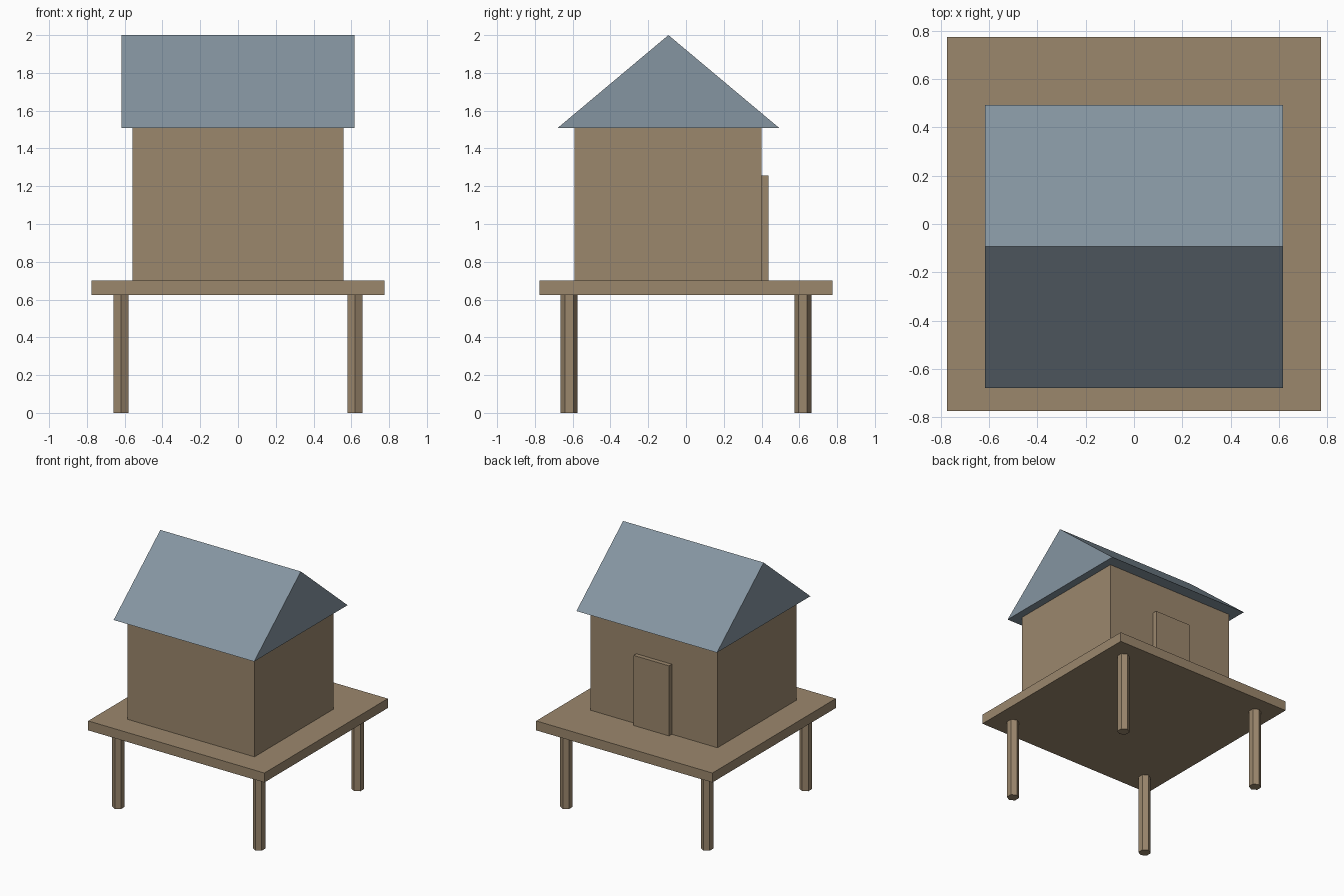
import bpy
import bmesh
from mathutils import Matrix

if "Cube" in bpy.data.objects:
    bpy.data.objects.remove(bpy.data.objects["Cube"])


def material(name, rgb):
    m = bpy.data.materials.new(name)
    m.diffuse_color = (*rgb, 1)
    m.use_nodes = True
    m.node_tree.nodes["Principled BSDF"].inputs["Base Color"].default_value = m.diffuse_color
    return m


wood = material("tan wood", (0.33, 0.243, 0.152))
slate = material("blue grey roof", (0.235, 0.30, 0.356))


def add_object(name, bm, mat):
    bmesh.ops.recalc_face_normals(bm, faces=bm.faces)
    mesh = bpy.data.meshes.new(name)
    bm.to_mesh(mesh)
    bm.free()
    mesh.materials.append(mat)
    obj = bpy.data.objects.new(name, mesh)
    bpy.context.collection.objects.link(obj)
    return obj


def prism(name, profile, half_width, mat):
    """Extrude a (y, z) profile along x, centred on x = 0."""
    bm = bmesh.new()
    face = bm.faces.new([bm.verts.new((-half_width, y, z)) for y, z in profile])
    out = bmesh.ops.extrude_face_region(bm, geom=[face])
    verts = [v for v in out["geom"] if isinstance(v, bmesh.types.BMVert)]
    bmesh.ops.translate(bm, verts=verts, vec=(2 * half_width, 0, 0))
    return add_object(name, bm, mat)


def box(name, half_width, y0, y1, z0, z1, mat):
    return prism(name, [(y0, z0), (y1, z0), (y1, z1), (y0, z1)], half_width, mat)


DECK_BOTTOM, DECK_TOP, EAVES = 0.625, 0.70, 1.508
HOUSE_Y = -0.093

# Deck, walls and back door
box("deck", 0.775, -0.775, 0.775, DECK_BOTTOM, DECK_TOP, wood)
box("walls", 0.558, HOUSE_Y - 0.497, HOUSE_Y + 0.494, DECK_TOP, EAVES, wood)
box("door", 0.156, 0.39, 0.436, DECK_TOP, 1.257, wood)

# Gabled roof
prism("roof", [(HOUSE_Y - 0.587, EAVES), (HOUSE_Y + 0.587, EAVES), (HOUSE_Y, 2.0)],
      0.618, slate)

# Four hexagonal stilts, with corners pointing along y
for sx, side in ((-1, "left"), (1, "right")):
    for sy, end in ((-1, "front"), (1, "back")):
        bm = bmesh.new()
        bmesh.ops.create_cone(
            bm, cap_ends=True, segments=6, radius1=0.045, radius2=0.045,
            depth=DECK_BOTTOM,
            matrix=Matrix.Translation((sx * 0.619, sy * 0.619, DECK_BOTTOM / 2)))
        add_object(f"{end}_{side}_stilt", bm, wood)
